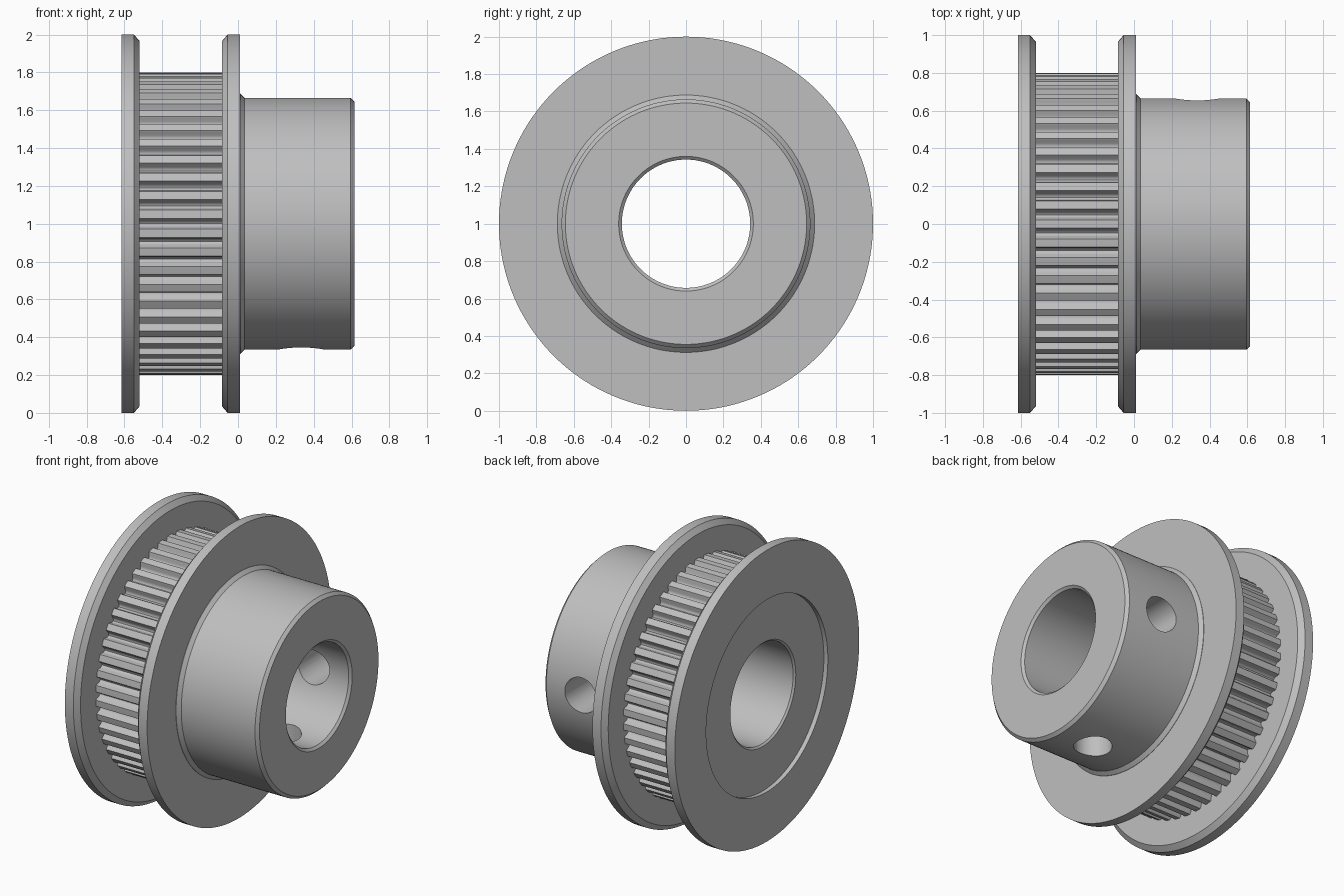
import bpy
import bmesh
import math
from mathutils import Matrix

cube = bpy.data.objects.get("Cube")
if cube:
    bpy.data.objects.remove(cube, do_unlink=True)

SEGMENTS = 144
TEETH = 50
AXIS_Z = 1.0

metal = bpy.data.materials.new("grey metal")
metal.use_nodes = True
GREY = (0.52, 0.52, 0.52, 1.0)
metal.diffuse_color = GREY
metal.node_tree.nodes["Principled BSDF"].inputs["Base Color"].default_value = GREY


def make_object(name, bm):
    bmesh.ops.recalc_face_normals(bm, faces=bm.faces)
    mesh = bpy.data.meshes.new(name)
    bm.to_mesh(mesh)
    bm.free()
    mesh.materials.append(metal)
    obj = bpy.data.objects.new(name, mesh)
    bpy.context.collection.objects.link(obj)
    return obj


def activate(obj):
    bpy.ops.object.select_all(action='DESELECT')
    obj.select_set(True)
    bpy.context.view_layer.objects.active = obj


def smooth(obj, degrees=30):
    activate(obj)
    bpy.ops.object.shade_smooth_by_angle(angle=math.radians(degrees))


def revolve(name, profile, spokes):
    """Sweep a closed (x, radius) profile about the x axis.
    Each spoke is (angle, depth); depth sinks the outermost points."""
    bm = bmesh.new()
    rim = max(r for _, r in profile)
    rings = []
    for angle, depth in spokes:
        ring = []
        for x, r in profile:
            r -= depth if r == rim else 0
            ring.append(bm.verts.new((x, r * math.cos(angle), AXIS_Z + r * math.sin(angle))))
        rings.append(ring)
    n = len(profile)
    for i, a in enumerate(rings):
        b = rings[(i + 1) % len(rings)]
        for j in range(n):
            k = (j + 1) % n
            bm.faces.new((a[j], a[k], b[k], b[j]))
    return make_object(name, bm)


round_spokes = [(math.tau * i / SEGMENTS, 0) for i in range(SEGMENTS)]

# Flanges, bevelled on the sides facing the belt
for name, outer, inner in (("left_flange", 0.01, -0.085), ("right_flange", -0.615, -0.52)):
    step = 0.03 if outer > inner else -0.03
    profile = [(outer, 0.66), (outer, 1.0), (inner + step, 1.0), (inner, 0.965), (inner, 0.66)]
    smooth(revolve(name, profile, round_spokes))

# Toothed belt ring with rounded grooves
pitch = math.tau / TEETH
tooth_shape = [(-0.5, 0), (-0.28, 0), (-0.22, 0.012), (-0.17, 0.03),
               (-0.09, 0.041), (0, 0.045), (0.09, 0.041), (0.17, 0.03),
               (0.22, 0.012), (0.28, 0)]
tooth_spokes = [((t + u) * pitch, d) for t in range(TEETH) for u, d in tooth_shape]
ring = revolve("toothed_ring", [(-0.53, 0.64), (-0.53, 0.8), (-0.07, 0.8), (-0.07, 0.64)],
               tooth_spokes)
smooth(ring, 35)

# Hub sleeve: bore, recessed end, collar against the flange, bevelled free end
hub = revolve("hub", [(-0.585, 0.355), (-0.585, 0.665), (-0.02, 0.665), (-0.02, 0.688),
                      (0.012, 0.688), (0.035, 0.665), (0.595, 0.665), (0.615, 0.645),
                      (0.615, 0.36), (0.6, 0.343), (-0.573, 0.343)], round_spokes)

# Set screw holes, one at the back and one underneath
for name, turn in (("back_hole_cutter", -90), ("bottom_hole_cutter", 180)):
    bm = bmesh.new()
    bmesh.ops.create_cone(bm, cap_ends=True, segments=48, radius1=0.12, radius2=0.12, depth=0.8,
                          matrix=Matrix.Translation((0.335, 0, AXIS_Z))
                          @ Matrix.Rotation(math.radians(turn), 4, 'X')
                          @ Matrix.Translation((0, 0, 0.5)))
    cutter = make_object(name, bm)
    cutter.hide_render = True
    cut = hub.modifiers.new(name, 'BOOLEAN')
    cut.operation = 'DIFFERENCE'
    cut.solver = 'EXACT'
    cut.object = cutter
    activate(hub)
    bpy.ops.object.modifier_apply(modifier=cut.name)
    bpy.data.objects.remove(cutter, do_unlink=True)
smooth(hub)
